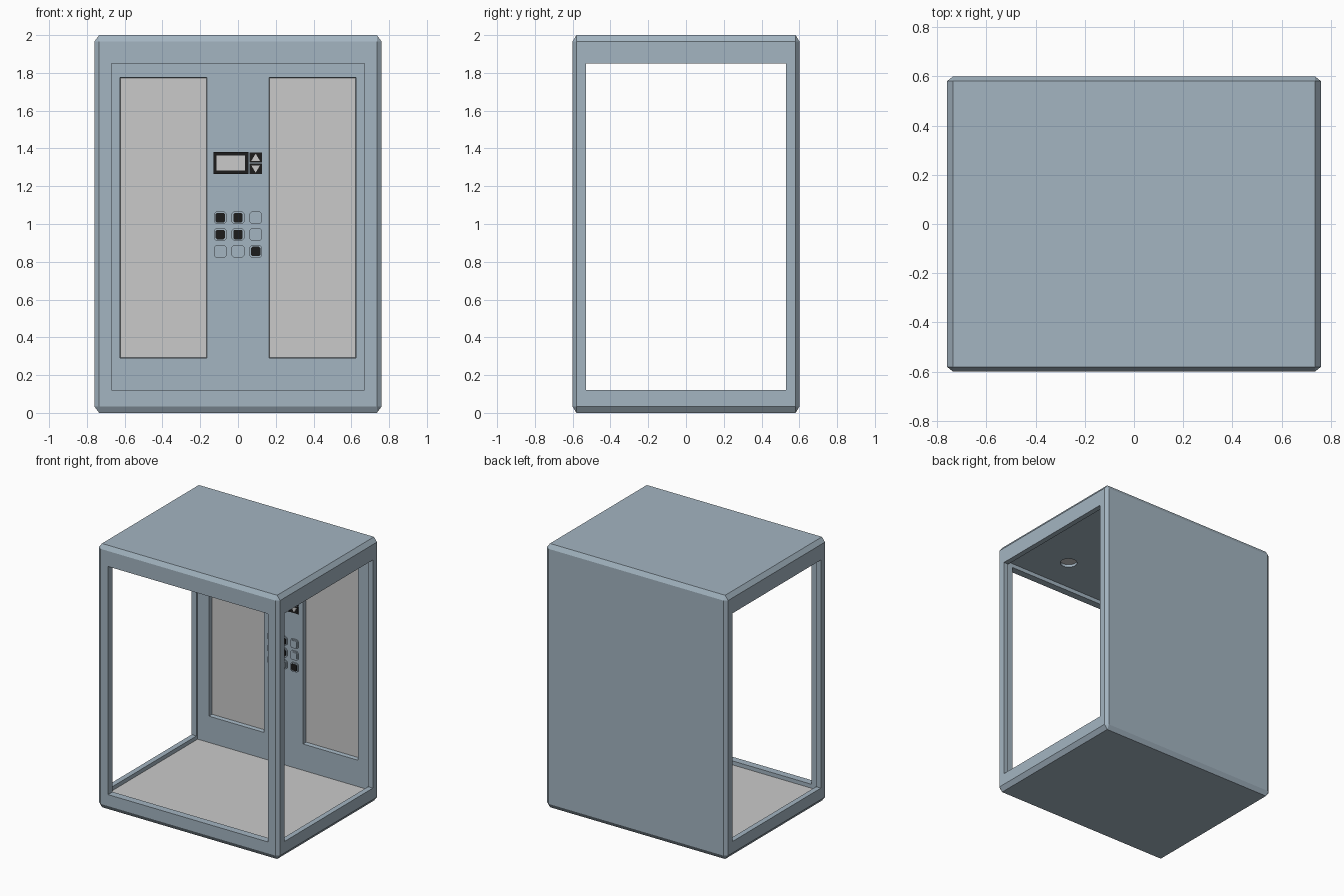
import bpy, bmesh, math
from mathutils import Matrix, Vector

if "Cube" in bpy.data.objects:
    bpy.data.objects.remove(bpy.data.objects["Cube"])


def material(name, rgb):
    m = bpy.data.materials.new(name)
    m.diffuse_color = (*rgb, 1)
    m.use_nodes = True
    m.node_tree.nodes["Principled BSDF"].inputs["Base Color"].default_value = m.diffuse_color
    return m


BLUE = material("blue grey metal", (0.37, 0.46, 0.535))
GREY = material("light grey", (0.59, 0.59, 0.59))
BLACK = material("black", (0.012, 0.012, 0.012))


def finish(bm, name, *mats):
    bmesh.ops.recalc_face_normals(bm, faces=bm.faces[:])
    me = bpy.data.meshes.new(name)
    bm.to_mesh(me)
    bm.free()
    ob = bpy.data.objects.new(name, me)
    bpy.context.collection.objects.link(ob)
    for m in mats:
        me.materials.append(m)
    return ob


def box(name, lo, hi, mat, bevel=0.0):
    """Box between two corners; bevel is a fraction of each side."""
    lo, hi = Vector(lo), Vector(hi)
    bm = bmesh.new()
    bmesh.ops.create_cube(bm, size=1)
    if bevel:
        bmesh.ops.bevel(bm, geom=bm.edges[:], offset=bevel, segments=1,
                        affect='EDGES', profile=0.5)
    bmesh.ops.transform(bm, verts=bm.verts[:], matrix=Matrix.Translation((lo + hi) / 2)
                        @ Matrix.Diagonal((*(hi - lo), 1)))
    return finish(bm, name, mat)


def plate(name, outline, y_back, depth, mat):
    """Outline in x/z, raised toward the front from y_back."""
    bm = bmesh.new()
    f = bm.faces.new([bm.verts.new((x, y_back, z)) for x, z in outline])
    ext = bmesh.ops.extrude_face_region(bm, geom=[f])
    for v in ext["geom"]:
        if isinstance(v, bmesh.types.BMVert):
            v.co.y -= depth
    return finish(bm, name, mat)


def rect(x0, x1, z0, z1):
    return [(x0, z0), (x1, z0), (x1, z1), (x0, z1)]


def octagon(x, z, r, c):
    k = r - c
    return [(x + a, z + b) for a, b in ((-k, -r), (k, -r), (r, -k), (r, k),
                                        (k, r), (-k, r), (-r, k), (-r, -k))]


def cut(target, cutter):
    cutter.hide_render = True
    mod = target.modifiers.new("cut", 'BOOLEAN')
    mod.operation = 'DIFFERENCE'
    mod.solver = 'EXACT'
    mod.object = cutter
    bpy.context.view_layer.objects.active = target
    bpy.ops.object.modifier_apply(modifier=mod.name)
    bpy.data.objects.remove(cutter, do_unlink=True)


WALL, FLOOR, CEIL, PANEL = 0.545, 0.09, 1.88, 0.577

# Cabin shell: chamfered box, hollowed, open at the front and both sides
cabin = box("cabin_shell", (-0.76, -0.6, 0), (0.76, 0.6, 2), BLUE, bevel=0.0165)
cut(cabin, box("room_cutter", (-0.72, -WALL, FLOOR), (0.72, WALL, CEIL), BLUE))
cut(cabin, box("side_cutter", (-1, -0.53, 0.12), (1, 0.53, 1.85), BLUE))
cut(cabin, box("front_cutter", (-0.67, -1, 0.12), (0.67, 0, 1.85), BLUE))

# Two tapered recesses in the back wall
for s in (-1, 1):
    panel = box("panel_cutter", (s * 0.395 - 0.235, 0.5, 0.285),
                (s * 0.395 + 0.235, PANEL, 1.78), BLUE)
    for v in panel.data.vertices:
        if v.co.y > 0.55:
            v.co.x += 0.008 if v.co.x < s * 0.395 else -0.008
            v.co.z += 0.008 if v.co.z < 1 else -0.008
    cut(cabin, panel)

# Four round ceiling light recesses
for sx in (-1, 1):
    for sy in (-1, 1):
        bm = bmesh.new()
        bmesh.ops.create_cone(bm, cap_ends=True, segments=24, radius1=0.06,
                              radius2=0.06, depth=0.06,
                              matrix=Matrix.Translation((sx * 0.37, sy * 0.28, CEIL - 0.01)))
        cut(cabin, finish(bm, "light_cutter", BLUE))

# Grey floor, back panels and light lenses
cabin.data.materials.clear()
for m in (BLUE, GREY):
    cabin.data.materials.append(m)
for p in cabin.data.polygons:
    c, n = p.center, p.normal
    floor = n.z > 0.9 and abs(c.z - FLOOR) < 0.005
    back = n.y < -0.9 and abs(c.y - PANEL) < 0.005
    lens = n.z < -0.9 and abs(c.z - CEIL - 0.02) < 0.005
    p.material_index = 1 if floor or back or lens else 0

# Display: black surround with grey screen
plate("display_frame", rect(-0.13, 0.055, 1.265, 1.38), WALL, 0.008, BLACK)
plate("display_screen", rect(-0.113, 0.038, 1.282, 1.363), WALL - 0.008, 0.002, GREY)

# Up and down arrows
for name, z, s in (("up", 1.352, 1), ("down", 1.292, -1)):
    plate(name + "_arrow_plate", rect(0.06, 0.127, z - 0.027, z + 0.027), WALL, 0.006, BLACK)
    plate(name + "_arrow", [(0.0935 - 0.023, z - s * 0.018), (0.0935 + 0.023, z - s * 0.018),
                            (0.0935, z + s * 0.02)], WALL - 0.006, 0.002, GREY)

# Keypad: 3 x 3 buttons, some with black faces
dark = {(0, 0), (0, 1), (1, 0), (1, 1), (2, 2)}
for row in range(3):
    for col in range(3):
        x, z = (col - 1) * 0.094, 1.033 - row * 0.089
        plate("button", octagon(x, z, 0.034, 0.013), WALL, 0.008, BLUE)
        plate("button_face", octagon(x, z, 0.025, 0.007), WALL - 0.008, 0.003,
              BLACK if (row, col) in dark else BLUE)
